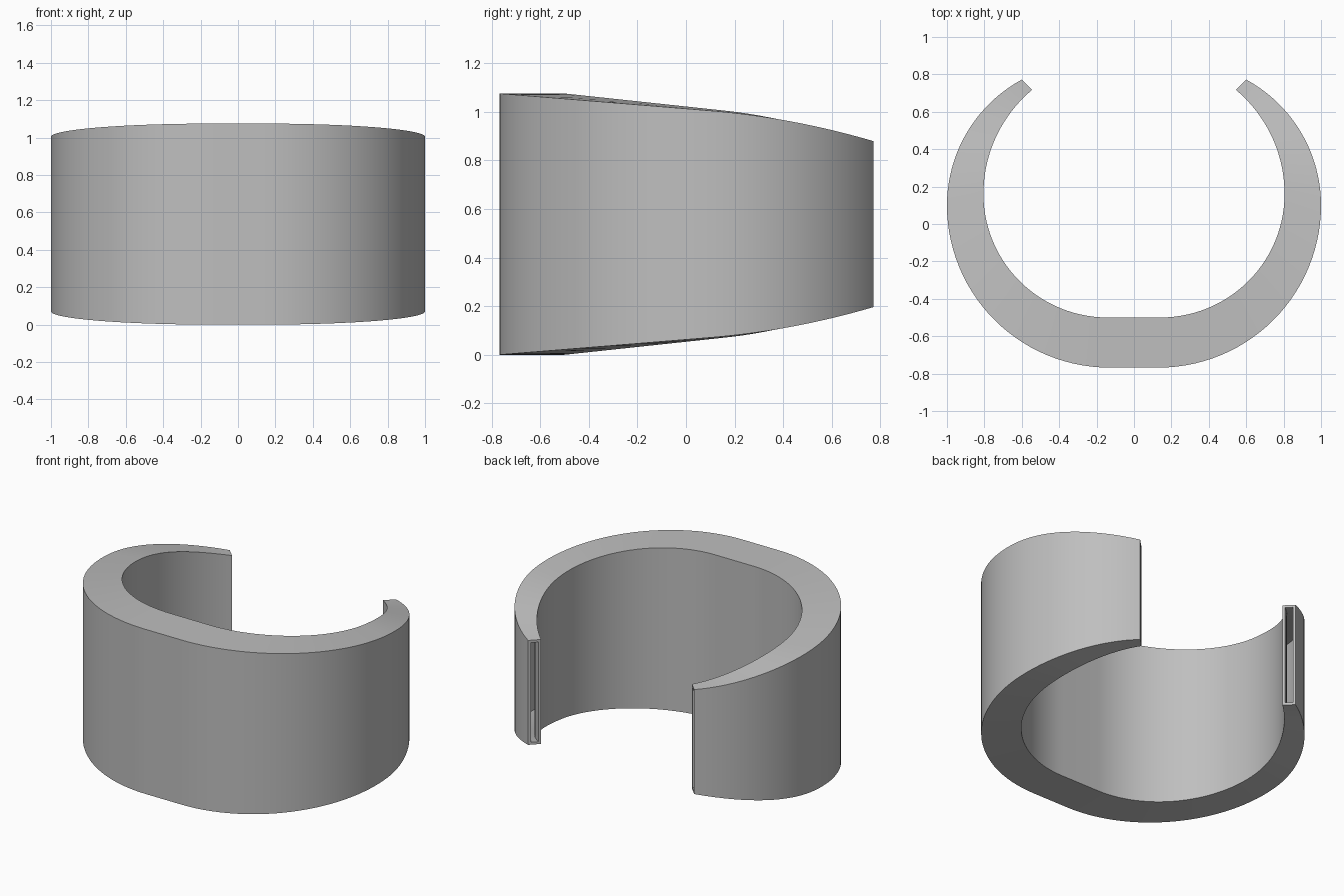
import bpy, bmesh, math
from mathutils import Vector

cube = bpy.data.objects.get("Cube")
if cube:
    bpy.data.objects.remove(cube, do_unlink=True)

HEIGHT = 1.075
WALL = 0.016


def half_profile(flat, front_y, side_x, side_y, end, low=28, high=20):
    """Half of the C outline: front flat, lower quarter arc, upper arc to the tip."""
    pts = [Vector((flat, front_y))]
    rx, ry = side_x - flat, side_y - front_y
    for i in range(1, low + 1):
        a = math.pi / 2 * (i / low - 1)
        pts.append(Vector((flat + rx * math.cos(a), side_y + ry * math.sin(a))))
    # upper arc leaves the side vertically and passes through the tip
    dx, dy = side_x - end[0], end[1] - side_y
    r = (dx * dx + dy * dy) / (2 * dx)
    sweep = math.atan2(dy, r - dx)
    for i in range(1, high + 1):
        a = sweep * i / high
        pts.append(Vector((side_x - r + r * math.cos(a), side_y + r * math.sin(a))))
    return pts


def mirrored(half):
    return [Vector((-p.x, p.y)) for p in reversed(half)] + half


def lower_edge(y):
    """Height of the bottom rim, rising toward the open back."""
    return 0.0815 * (y + 0.768) + 0.157 * max(0, y - 0.1) ** 2


outer = mirrored(half_profile(0.13, -0.768, 1.0, 0.1, (0.6, 0.772)))
inner = mirrored(half_profile(0.14, -0.5, 0.805, 0.16, (0.545, 0.717)))

# Sweep a hollow rectangular section along the outline
bm = bmesh.new()
stations = []
for o, i in zip(outer, inner):
    z = lower_edge(o.y)
    step = (i - o).normalized() * WALL
    rings = []
    for a, b, lo in ((o, i, z), (o + step, i - step, z + WALL)):
        hi = HEIGHT - lo
        rings.append([bm.verts.new((p.x, p.y, h)) for p, h in
                      ((a, lo), (b, lo), (b, hi), (a, hi))])
    stations.append(rings)

for s, t in zip(stations, stations[1:]):
    for ring in range(2):
        for k in range(4):
            n = (k + 1) % 4
            bm.faces.new((s[ring][k], s[ring][n], t[ring][n], t[ring][k]))

# Rims around the slots at both tips
for shell, cavity in (stations[0], stations[-1]):
    for k in range(4):
        n = (k + 1) % 4
        bm.faces.new((shell[k], shell[n], cavity[n], cavity[k]))

bmesh.ops.recalc_face_normals(bm, faces=bm.faces[:])
mesh = bpy.data.meshes.new("cuff_band")
bm.to_mesh(mesh)
bm.free()

# Plain grey material
grey = bpy.data.materials.new("plain grey")
grey.use_nodes = True
colour = (0.52, 0.52, 0.52, 1)
grey.diffuse_color = colour
grey.node_tree.nodes["Principled BSDF"].inputs["Base Color"].default_value = colour
mesh.materials.append(grey)

band = bpy.data.objects.new("cuff_band", mesh)
bpy.context.collection.objects.link(band)
bpy.ops.object.select_all(action='DESELECT')
band.select_set(True)
bpy.context.view_layer.objects.active = band
bpy.ops.object.shade_smooth_by_angle(angle=math.radians(30))
